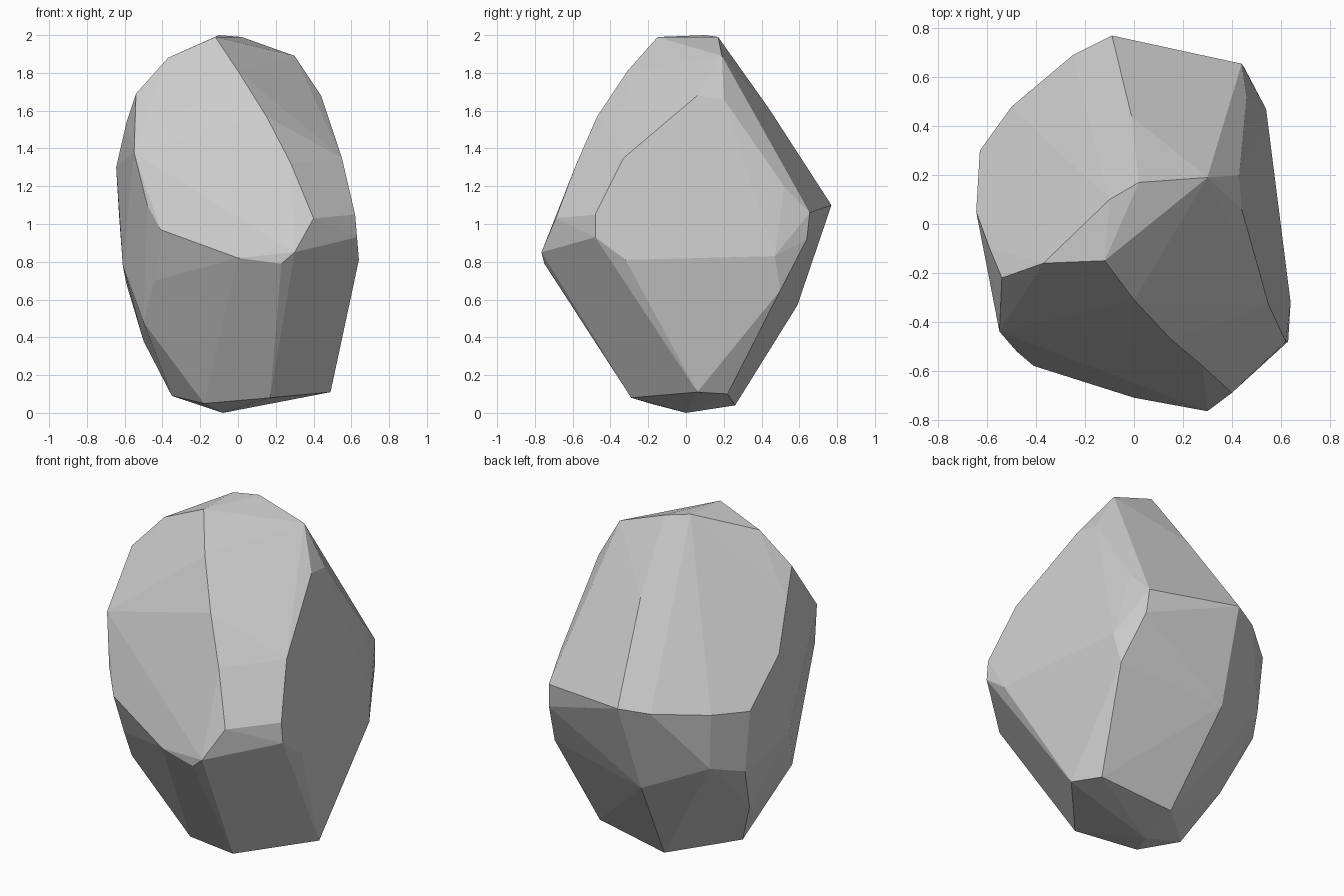
import bpy, bmesh, math

# Corner points of the faceted boulder, grouped by height band
base = [(-.08, 0, 0), (-.35, -.03, .09), (-.18, -.19, .05),
        (.17, -.29, .08), (.49, .06, .11), (.41, .22, .1), (-.04, .26, .04)]
lower = [(-.5, .12, .38), (-.5, -.28, .48), (-.44, -.44, .7), (-.12, .59, .57),
         (.51, .5, .65), (-.25, .55, .67), (-.59, .29, .68), (-.48, .46, .73),
         (-.1, .37, .35)]
waist = [(.64, -.32, .81), (.63, -.48, .93), (.3, -.765, .85), (.23, -.75, .79),
         (0, -.71, .82), (-.41, -.58, .97), (-.61, -.1, .78), (-.63, .3, 1.05),
         (-.5, .48, 1.06), (-.25, .69, 1.08), (-.09, .77, 1.1), (.44, .655, 1.06),
         (.45, .64, .92), (.54, .47, .83), (.62, -.48, 1.05), (.4, -.69, 1.03)]
upper = [(-.645, .05, 1.3), (-.59, -.1, 1.54), (-.55, -.44, 1.38), (-.48, -.52, 1.1),
         (.28, -.58, 1.32), (.15, -.47, 1.57), (0, -.31, 1.81), (.55, -.33, 1.35),
         (.44, .06, 1.68), (.43, .2, 1.66), (.46, .52, 1.2), (-.01, .44, 1.61)]
crown = [(.3, .19, 1.89), (.02, .17, 1.99), (-.54, -.22, 1.69),
         (-.37, -.16, 1.88), (-.12, -.15, 1.99), (-.1, .1, 2)]

# Wrap the corners in a convex skin and merge nearly flat facets
bm = bmesh.new()
for p in base + lower + waist + upper + crown:
    bm.verts.new(p)
bmesh.ops.convex_hull(bm, input=bm.verts[:])
loose = [v for v in bm.verts if not v.link_faces]
bmesh.ops.delete(bm, geom=loose, context='VERTS')
bmesh.ops.dissolve_limit(bm, angle_limit=math.radians(3),
                         verts=bm.verts[:], edges=bm.edges[:])
bmesh.ops.recalc_face_normals(bm, faces=bm.faces[:])

mesh = bpy.data.meshes.new("boulder")
bm.to_mesh(mesh)
bm.free()
boulder = bpy.data.objects.new("boulder", mesh)
bpy.context.collection.objects.link(boulder)
